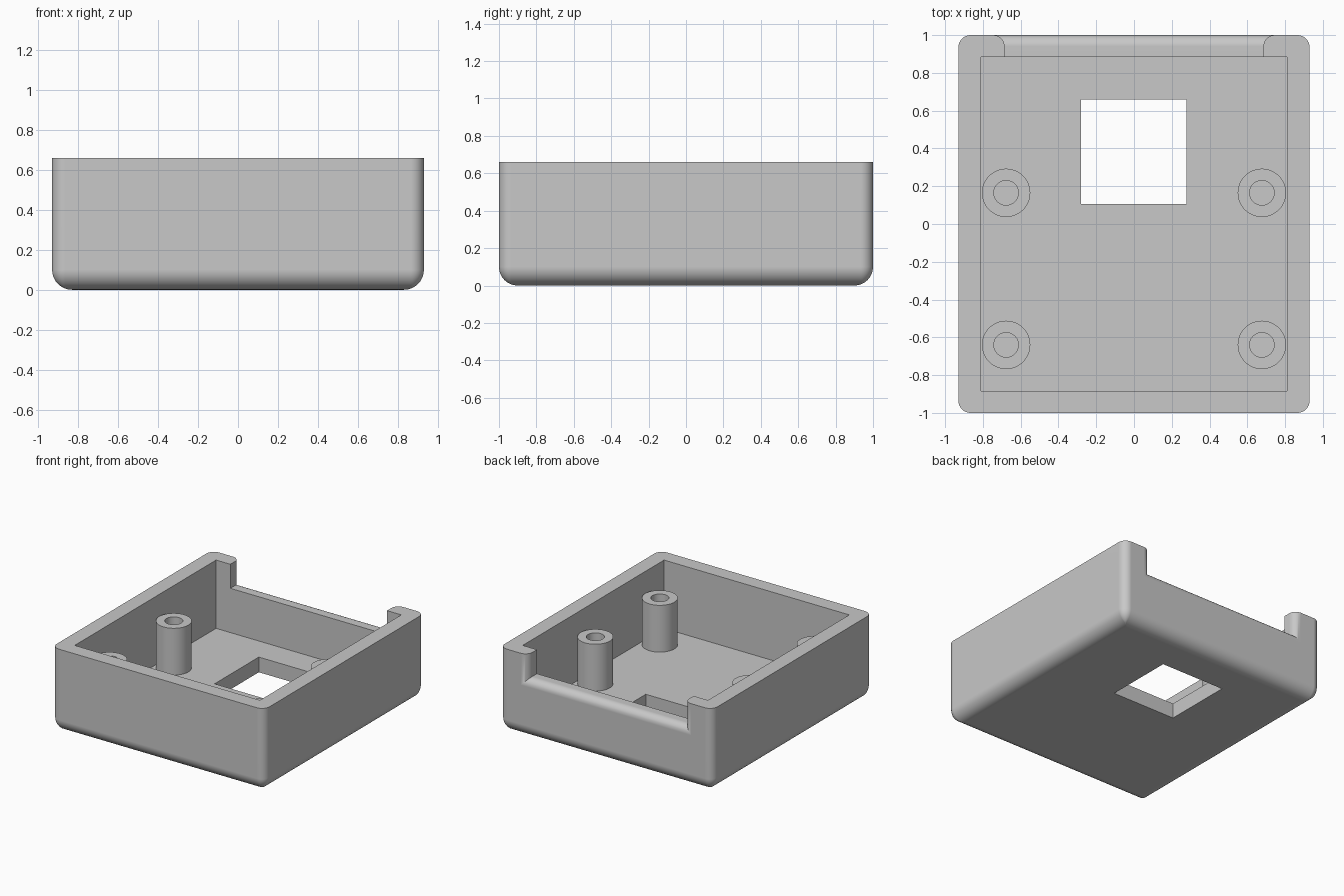
import bpy, bmesh, math

cube = bpy.data.objects.get("Cube")
if cube:
    bpy.data.objects.remove(cube, do_unlink=True)

HALF_X, HALF_Y, HEIGHT = 0.93, 1.0, 0.66
WALL, FLOOR = 0.12, 0.12
CORNER_R, BOTTOM_R, NOTCH_R = 0.065, 0.1, 0.06
STEPS = 8

grey = bpy.data.materials.new("light grey plastic")
grey.use_nodes = True
grey.diffuse_color = (0.58, 0.58, 0.58, 1)
grey.node_tree.nodes["Principled BSDF"].inputs["Base Color"].default_value = grey.diffuse_color


def loft(name, loops, closed=False):
    """Skin a stack of equal-length point loops; cap the ends unless closed."""
    bm = bmesh.new()
    rings = [[bm.verts.new(p) for p in loop] for loop in loops]
    n = len(rings[0])
    pairs = list(zip(rings, rings[1:]))
    if closed:
        pairs.append((rings[-1], rings[0]))
    else:
        bm.faces.new(rings[0])
        bm.faces.new(rings[-1])
    for a, b in pairs:
        for i in range(n):
            j = (i + 1) % n
            bm.faces.new((a[i], a[j], b[j], b[i]))
    bmesh.ops.recalc_face_normals(bm, faces=bm.faces)
    mesh = bpy.data.meshes.new(name)
    bm.to_mesh(mesh)
    bm.free()
    mesh.materials.append(grey)
    obj = bpy.data.objects.new(name, mesh)
    bpy.context.collection.objects.link(obj)
    return obj


def rounded_rect(hx, hy, r, z):
    points = []
    for k, (sx, sy) in enumerate([(1, 1), (-1, 1), (-1, -1), (1, -1)]):
        for i in range(STEPS + 1):
            a = math.pi / 2 * (k + i / STEPS)
            points.append((sx * (hx - r) + r * math.cos(a),
                           sy * (hy - r) + r * math.sin(a), z))
    return points


def box(name, x0, x1, y0, y1, z0, z1):
    return loft(name, [[(x0, y0, z), (x1, y0, z), (x1, y1, z), (x0, y1, z)]
                       for z in (z0, z1)])


def activate(obj):
    bpy.ops.object.select_all(action="DESELECT")
    obj.select_set(True)
    bpy.context.view_layer.objects.active = obj


def cut(obj, cutter):
    activate(obj)
    mod = obj.modifiers.new("cut", "BOOLEAN")
    mod.operation, mod.solver, mod.object = "DIFFERENCE", "EXACT", cutter
    bpy.ops.object.modifier_apply(modifier=mod.name)
    bpy.data.objects.remove(cutter, do_unlink=True)


def finish(obj):
    activate(obj)
    bpy.ops.object.shade_smooth_by_angle(angle=math.radians(32))
    mod = obj.modifiers.new("even shading", "WEIGHTED_NORMAL")
    mod.keep_sharp = True


# Outer body with rounded corners and a rounded bottom edge
layers = []
for i in range(STEPS + 1):
    a = math.pi / 2 * i / STEPS
    inset = BOTTOM_R * (1 - math.sin(a))
    layers.append(rounded_rect(HALF_X - inset, HALF_Y - inset,
                               max(CORNER_R - inset, 0.006),
                               BOTTOM_R * (1 - math.cos(a))))
layers.append(rounded_rect(HALF_X, HALF_Y, CORNER_R, HEIGHT))
case = loft("case_shell", layers)

# Inner cavity and square floor opening
cx, cy = HALF_X - WALL, HALF_Y - WALL + 0.003
cut(case, box("cavity_cutter", -cx, cx, -cy, cy, FLOOR, 1))
cut(case, box("opening_cutter", -0.28, 0.277, 0.107, 0.66, -0.1, 0.3))

# Back wall notch, flaring outward to round its outer edges
stations = [(0.8, 0)]
for i in range(STEPS + 1):
    a = math.pi / 2 * i / STEPS
    stations.append((HALF_Y - NOTCH_R + NOTCH_R * math.sin(a),
                     NOTCH_R * (1 - math.cos(a))))
stations.append((1.1, NOTCH_R))
notch_loops = []
for y, d in stations:
    w, z = 0.685 + d, 0.47 - d
    notch_loops.append([(-w, y, z), (w, y, z), (w, y, 1), (-w, y, 1)])
cut(case, loft("notch_cutter", notch_loops))
finish(case)

# Hollow screw posts
for end, y in (("back", 0.165), ("front", -0.64)):
    for side, x in (("left", 0.677), ("right", -0.677)):
        profile = [(0.128, FLOOR - 0.01), (0.128, 0.49), (0.065, 0.49), (0.065, FLOOR - 0.01)]
        rings = [[(x + r * math.cos(math.tau * i / 48),
                   y + r * math.sin(math.tau * i / 48), z) for i in range(48)]
                 for r, z in profile]
        finish(loft(f"{end}_{side}_screw_post", rings, closed=True))
